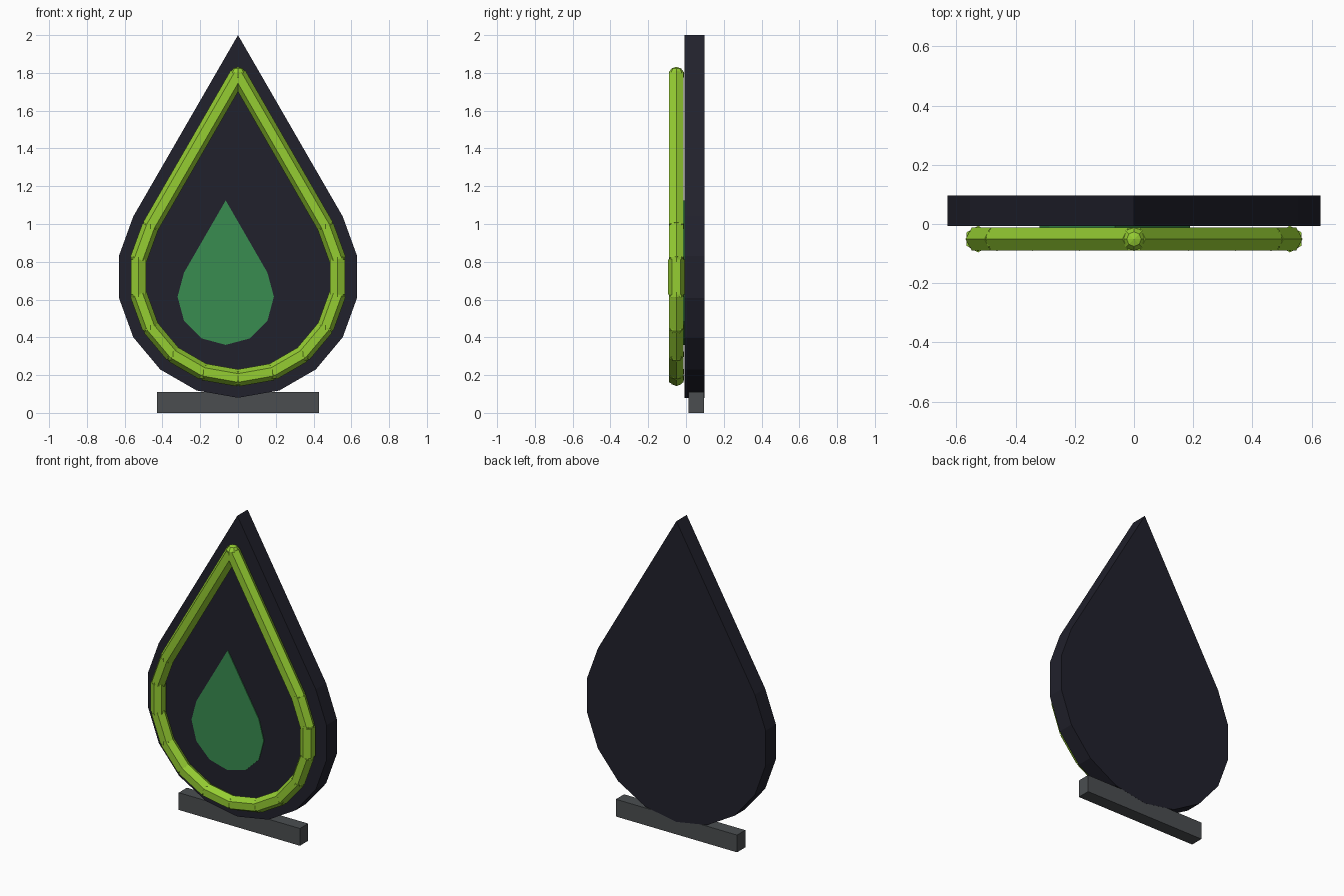
import bpy, bmesh
from math import sin, cos, radians
from mathutils import Matrix, Vector

cube = bpy.data.objects.get("Cube")
if cube:
    bpy.data.objects.remove(cube, do_unlink=True)


def material(name, rgb):
    m = bpy.data.materials.new(name)
    m.use_nodes = True
    m.diffuse_color = (*rgb, 1)
    m.node_tree.nodes["Principled BSDF"].inputs["Base Color"].default_value = (*rgb, 1)
    return m


navy = material("dark navy", (0.015, 0.015, 0.025))
lime = material("lime green", (0.30, 0.61, 0.032))
green = material("leaf green", (0.04, 0.265, 0.08))
grey = material("dark grey", (0.07, 0.076, 0.081))


def add_object(name, bm, mat):
    bmesh.ops.recalc_face_normals(bm, faces=bm.faces)
    mesh = bpy.data.meshes.new(name)
    bm.to_mesh(mesh)
    bm.free()
    mesh.materials.append(mat)
    obj = bpy.data.objects.new(name, mesh)
    bpy.context.collection.objects.link(obj)
    return obj


def drop_outline(cx, cz, r, step, y):
    """Teardrop: an arc from 30 to -210 degrees closed by a tangent tip."""
    points = [Vector((cx, y, cz + 2 * r))]
    for deg in range(30, -211, -step):
        a = radians(deg)
        points.append(Vector((cx + r * cos(a), y, cz + r * sin(a))))
    return points


def drop_plate(name, cx, cz, r, step, front, back, mat):
    bm = bmesh.new()
    face = bm.faces.new([bm.verts.new(p) for p in drop_outline(cx, cz, r, step, front)])
    extruded = bmesh.ops.extrude_face_region(bm, geom=[face])["geom"]
    verts = [v for v in extruded if isinstance(v, bmesh.types.BMVert)]
    bmesh.ops.translate(bm, verts=verts, vec=(0, back - front, 0))
    return add_object(name, bm, mat)


# Backing panel and inner drop
drop_plate("back_panel", 0, 0.72, 0.64, 20, -0.007, 0.097, navy)
drop_plate("inner_drop", -0.065, 0.615, 0.255, 30, -0.012, 0.02, green)

# Tube frame: six-sided rods with a faceted ball at each corner
bm = bmesh.new()
path = drop_outline(0, 0.72, 0.535, 20, -0.051)
for a, b in zip(path, path[1:] + path[:1]):
    axis = (b - a).normalized()
    depth = Vector((0, 1, 0))
    ridge = axis.cross(depth)
    if abs(axis.x) < 0.01:      # upright rods have their ridges facing forward
        ridge, depth = depth, -ridge
    turn = Matrix((depth, ridge, axis)).transposed().to_4x4()
    bmesh.ops.create_cone(bm, cap_ends=True, segments=6, radius1=0.045, radius2=0.045,
                          depth=(b - a).length,
                          matrix=Matrix.Translation((a + b) / 2) @ turn)
    bmesh.ops.create_uvsphere(bm, u_segments=8, v_segments=5, radius=0.042,
                              matrix=Matrix.Translation(a))
add_object("tube_frame", bm, lime)

# Foot bar
bm = bmesh.new()
bmesh.ops.create_cube(bm, size=1, matrix=Matrix.Translation((0, 0.055, 0.055))
                      @ Matrix.Diagonal((0.856, 0.083, 0.11, 1)))
add_object("foot_bar", bm, grey)
